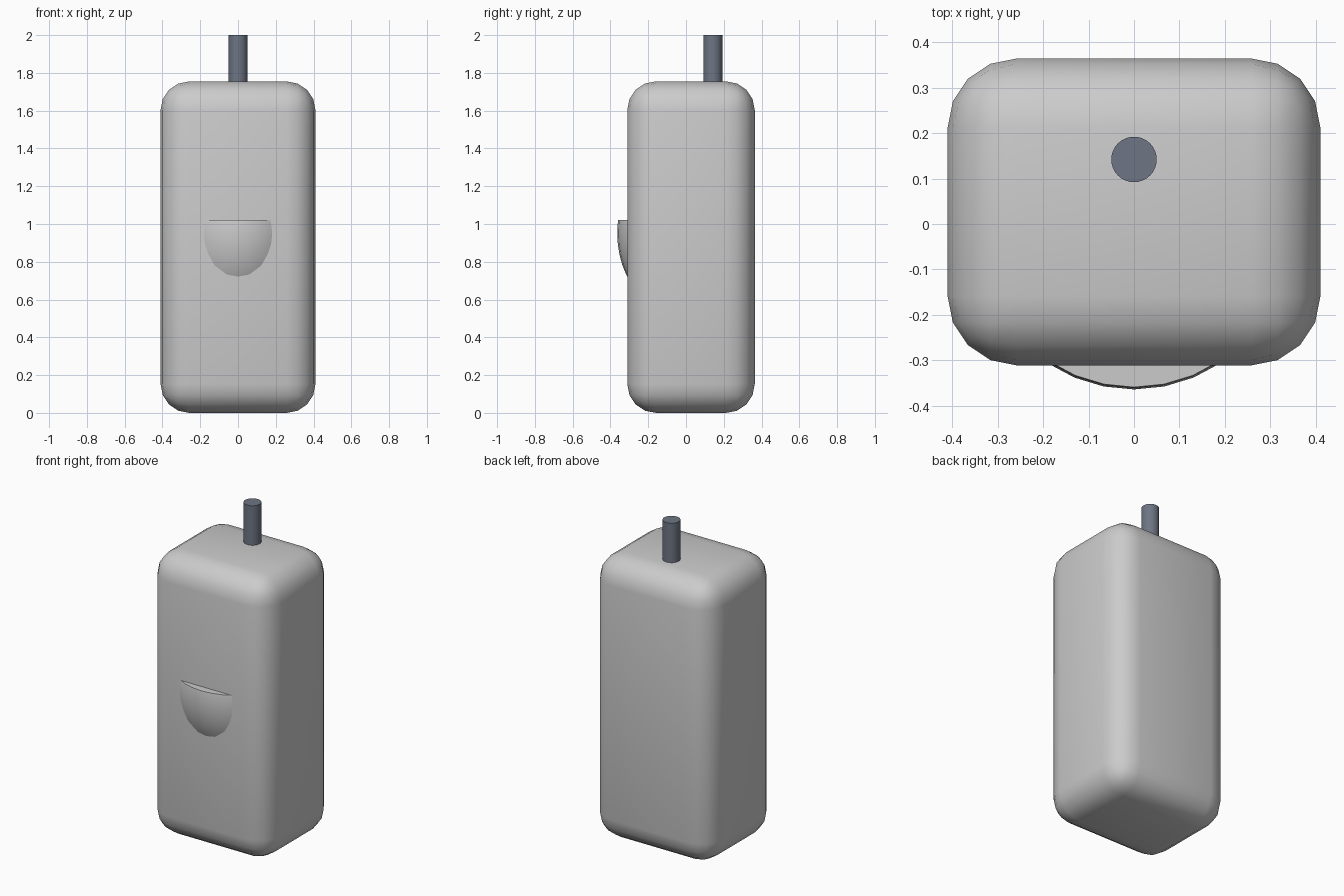
import bpy, bmesh, math

if "Cube" in bpy.data.objects:
    bpy.data.objects.remove(bpy.data.objects["Cube"])


def make_object(name, bm, angle):
    bmesh.ops.recalc_face_normals(bm, faces=bm.faces[:])
    mesh = bpy.data.meshes.new(name)
    bm.to_mesh(mesh)
    bm.free()
    obj = bpy.data.objects.new(name, mesh)
    bpy.context.collection.objects.link(obj)
    bpy.ops.object.select_all(action='DESELECT')
    obj.select_set(True)
    bpy.context.view_layer.objects.active = obj
    bpy.ops.object.shade_smooth_by_angle(angle=math.radians(angle))
    return obj


def place(bm, scale, location):
    bmesh.ops.scale(bm, vec=scale, verts=bm.verts)
    bmesh.ops.translate(bm, vec=location, verts=bm.verts)


def slice_off(bm, point, normal):
    # remove everything on the normal side and cap the opening
    cut = bmesh.ops.bisect_plane(bm, geom=bm.verts[:] + bm.edges[:] + bm.faces[:],
                                 plane_co=point, plane_no=normal, clear_outer=True)
    rim = [e for e in cut['geom_cut'] if isinstance(e, bmesh.types.BMEdge)]
    bmesh.ops.contextual_create(bm, geom=rim)


# Rounded box body
bm = bmesh.new()
bmesh.ops.create_cube(bm, size=1)
place(bm, (0.82, 0.675, 1.755), (0, 0.0265, 0.8825))
bmesh.ops.translate(bm, vec=(0, 0, -0.005), verts=bm.verts)
bmesh.ops.bevel(bm, geom=bm.edges[:], offset=0.152, segments=4, profile=0.5,
                affect='EDGES', clamp_overlap=True)
low = min(v.co.z for v in bm.verts)
bmesh.ops.translate(bm, vec=(0, 0, -low), verts=bm.verts)
make_object("body", bm, 40)

# Front bulge: slice of a stretched sphere with a flat top
bm = bmesh.new()
bmesh.ops.create_uvsphere(bm, u_segments=32, v_segments=24, radius=1)
place(bm, (0.342, 0.342, 0.43), (0, -0.022, 0.95))
slice_off(bm, (0, -0.30, 0), (0, 1, 0))
slice_off(bm, (0, 0, 1.02), (0, 0, 1))
make_object("front_bulge", bm, 40)

# Dark cable stub on top
bm = bmesh.new()
bmesh.ops.create_cone(bm, cap_ends=True, segments=32, radius1=0.05, radius2=0.05, depth=0.3)
place(bm, (1, 1, 1), (0, 0.142, 1.85))
cable = make_object("cable", bm, 40)
dark = bpy.data.materials.new("dark_blue_grey")
dark.diffuse_color = (0.155, 0.18, 0.23, 1)
dark.use_nodes = True
dark.node_tree.nodes["Principled BSDF"].inputs["Base Color"].default_value = dark.diffuse_color
cable.data.materials.append(dark)
